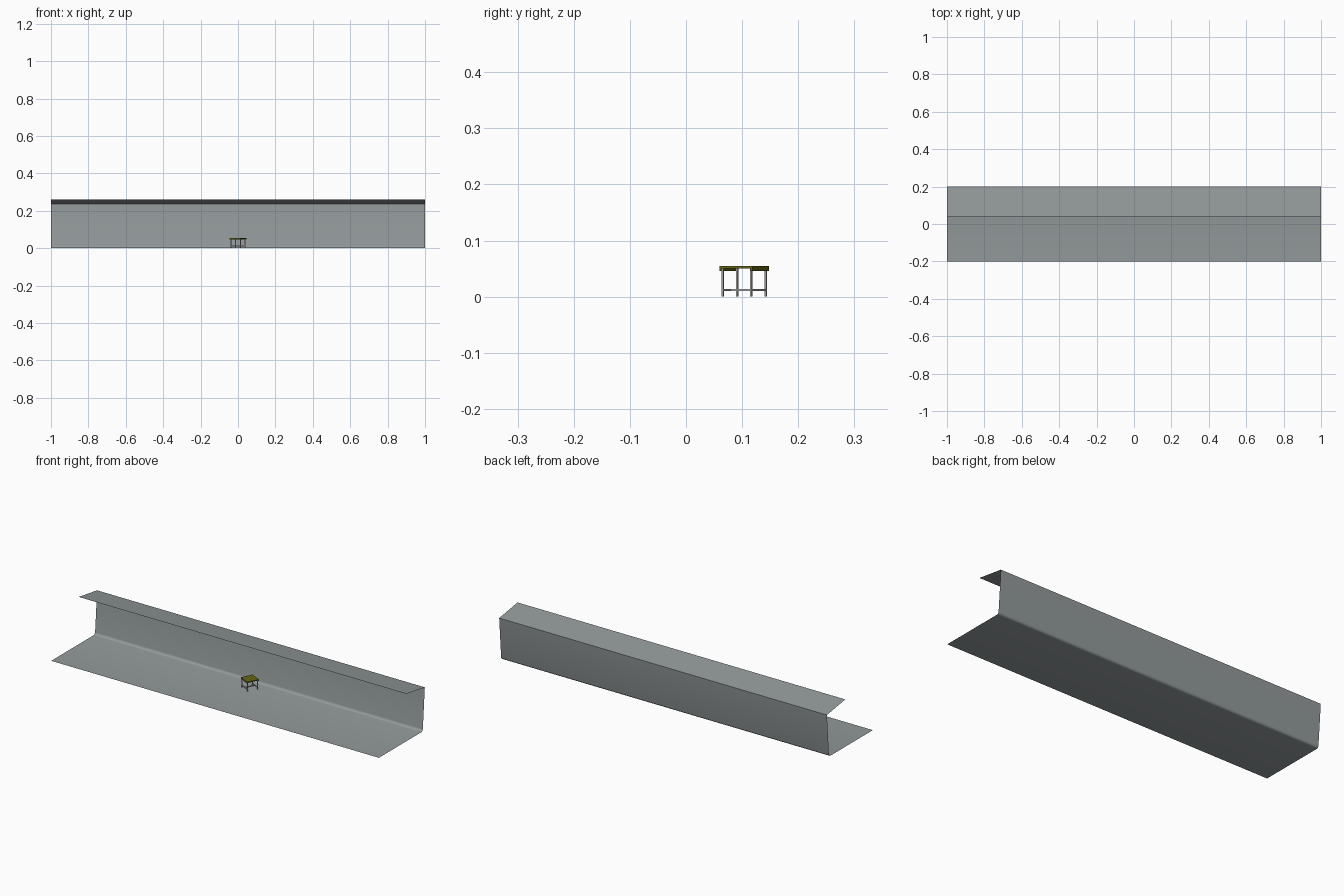
import bpy, math
from mathutils import Matrix, Vector

if "Cube" in bpy.data.objects:
    bpy.data.objects.remove(bpy.data.objects["Cube"])


def material(name, color):
    m = bpy.data.materials.new(name)
    m.diffuse_color = (*color, 1)
    m.use_nodes = True
    m.node_tree.nodes["Principled BSDF"].inputs["Base Color"].default_value = m.diffuse_color
    return m


olive = material("olive", (0.13, 0.13, 0.01))
slate = material("slate", (0.29, 0.32, 0.325))

# open shelter sheet: floor, filleted corner, leaning wall, rising canopy
fillet_r, lean = 0.014, math.atan2(0.018, 0.235)
corner_y = 0.182
t = fillet_r * math.tan((math.pi / 2 - lean) / 2)
cy, cz = corner_y - t, fillet_r
profile = [(-0.2, 0.0)]
for i in range(5):
    a = -math.pi / 2 + (math.pi / 2 - lean) * i / 4
    profile.append((cy + fillet_r * math.cos(a), cz + fillet_r * math.sin(a)))
profile += [(0.2, 0.236), (0.04, 0.261)]

verts = [(x, y, z) for y, z in profile for x in (-1, 1)]
faces = [(2 * i, 2 * i + 1, 2 * i + 3, 2 * i + 2) for i in range(len(profile) - 1)]
me = bpy.data.meshes.new("shelter_sheet")
me.from_pydata(verts, [], faces)
me.materials.append(slate)
sheet = bpy.data.objects.new("shelter_sheet", me)
bpy.context.collection.objects.link(sheet)
bpy.context.view_layer.objects.active = sheet
sheet.select_set(True)
bpy.ops.object.shade_smooth_by_angle(angle=math.radians(30))
sheet.select_set(False)

# stool, built in its own frame then turned and placed
place = Matrix.Translation((0, 0.1038, 0)) @ Matrix.Rotation(math.radians(63), 4, 'Z')


def box(name, center, size, mat=None):
    bpy.ops.mesh.primitive_cube_add(size=1)
    ob = bpy.context.object
    ob.name = name
    ob.data.transform(place @ Matrix.Translation(Vector(center)) @ Matrix.Diagonal((*size, 1)))
    if mat:
        ob.data.materials.append(mat)
    return ob


h = 0.0285   # leg offset from the stool centre
w = 0.0036   # leg thickness
box("seat", (0, 0, 0.0525), (0.066, 0.066, 0.005), olive)
for sx in (-1, 1):
    for sy in (-1, 1):
        box("leg", (sx * h, sy * h, 0.0255), (w, w, 0.051))
    # apron and low rail on two opposite sides
    box("apron", (sx * 0.0313, 0, 0.0485), (0.0034, 0.066, 0.005), olive)
    box("side_rail", (sx * h, 0, 0.012), (0.003, 2 * h, 0.004))
# bar joining the low rails
box("cross_rail", (0, 0, 0.012), (2 * h, 0.003, 0.004))
